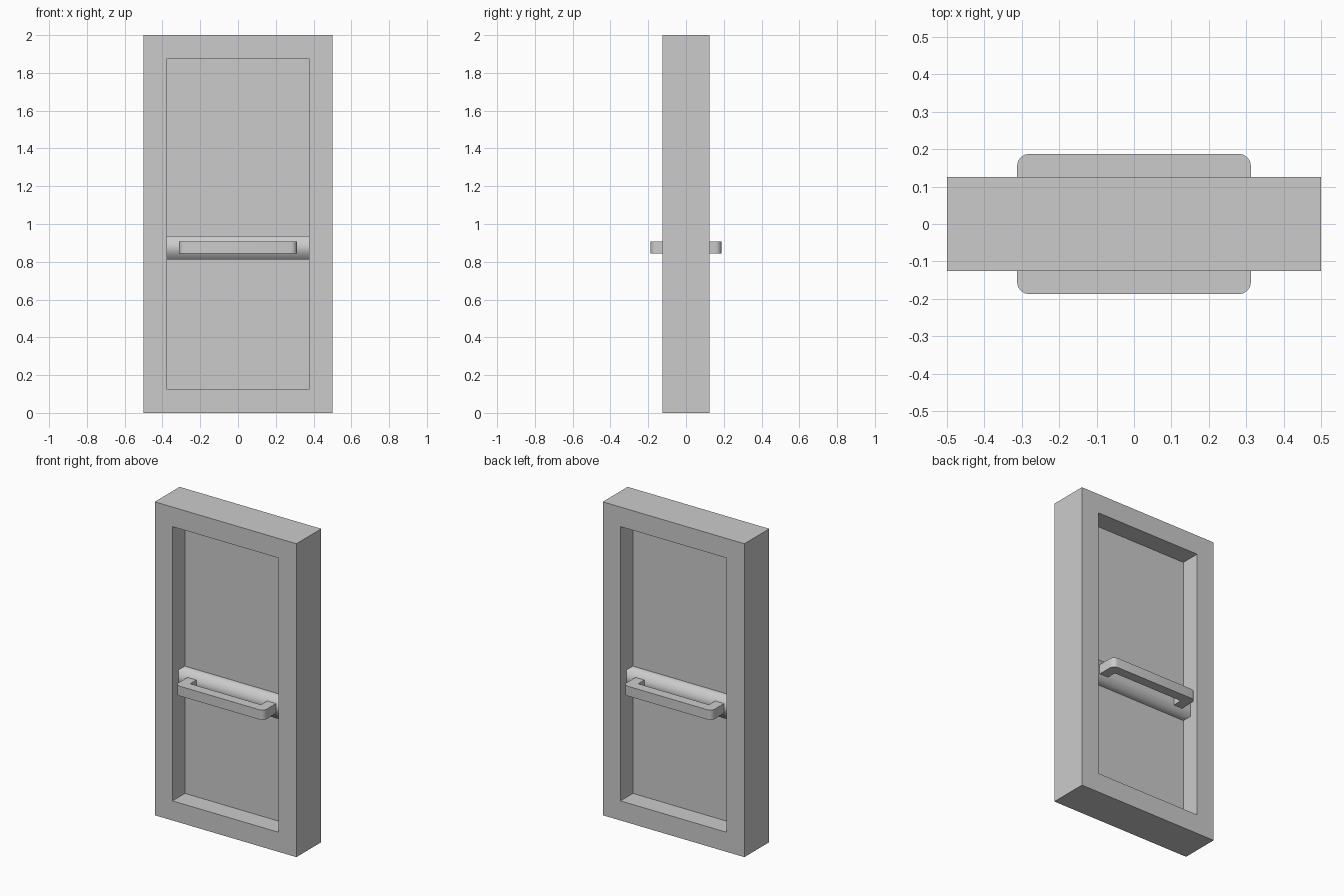
import bpy, bmesh, math
from mathutils import Matrix, Vector

if "Cube" in bpy.data.objects:
    bpy.data.objects.remove(bpy.data.objects["Cube"])

W, D, H, B = 1.0, 0.25, 2.0, 0.125      # width, depth, height, border
OPEN = W / 2 - B                        # half width of the opening


def finish(bm, name):
    bmesh.ops.recalc_face_normals(bm, faces=bm.faces)
    mesh = bpy.data.meshes.new(name)
    bm.to_mesh(mesh)
    bm.free()
    ob = bpy.data.objects.new(name, mesh)
    bpy.context.collection.objects.link(ob)
    return ob


def box(size, centre):
    bm = bmesh.new()
    m = Matrix.Translation(centre) @ Matrix.Diagonal((*size, 1))
    bmesh.ops.create_cube(bm, size=1, matrix=m)
    return bm


# Frame: block with front and back inset, then bridged into an opening
bm = box((W, D, H), (0, 0, H / 2))
bm.normal_update()
sides = [f for f in bm.faces if abs(f.normal.y) > 0.9]
bmesh.ops.inset_individual(bm, faces=sides, thickness=B, use_even_offset=True)
edges = [e for f in sides for e in f.edges]
bmesh.ops.delete(bm, geom=sides, context='FACES_ONLY')
bmesh.ops.bridge_loops(bm, edges=edges)
finish(bm, "door_frame")

# Panel: thin sheet in the middle of the frame
bm = bmesh.new()
bm.faces.new([bm.verts.new((x, 0, z)) for x, z in
              ((-OPEN, B), (OPEN, B), (OPEN, H - B), (-OPEN, H - B))])
finish(bm, "door_panel")

# Cross rail: open-ended box with softly shaded edges
bm = box((2 * OPEN, 0.125, 0.125), (0, 0, 0.875))
bm.normal_update()
ends = [f for f in bm.faces if abs(f.normal.x) > 0.9]
bmesh.ops.delete(bm, geom=ends, context='FACES_ONLY')
for f in bm.faces:
    f.smooth = True
finish(bm, "cross_rail")


# Push handles: U-shaped outline with rounded outer corners, one per side
def handle(name, side):
    x, t, y0, y1, r = 0.3125, 0.0625, 0.0625, 0.1875, 0.032
    arc = [(x - r + r * math.cos(a), y1 - r + r * math.sin(a))
           for a in (math.pi / 2 * i / 4 for i in range(5))]
    half = [(x - t, y1 - t), (x - t, y0), (x, y0)] + arc
    outline = half + [(-px, py) for px, py in reversed(half)]
    bm = bmesh.new()
    face = bm.faces.new([bm.verts.new((px, side * py, 0.84375)) for px, py in outline])
    ext = bmesh.ops.extrude_face_region(bm, geom=[face], use_keep_orig=True)
    top = [v for v in ext["geom"] if isinstance(v, bmesh.types.BMVert)]
    bmesh.ops.translate(bm, verts=top, vec=Vector((0, 0, 0.0625)))
    ob = finish(bm, name)
    bpy.ops.object.select_all(action='DESELECT')
    ob.select_set(True)
    bpy.context.view_layer.objects.active = ob
    bpy.ops.object.shade_smooth_by_angle(angle=math.radians(35))


handle("front_handle", -1)
handle("back_handle", 1)
